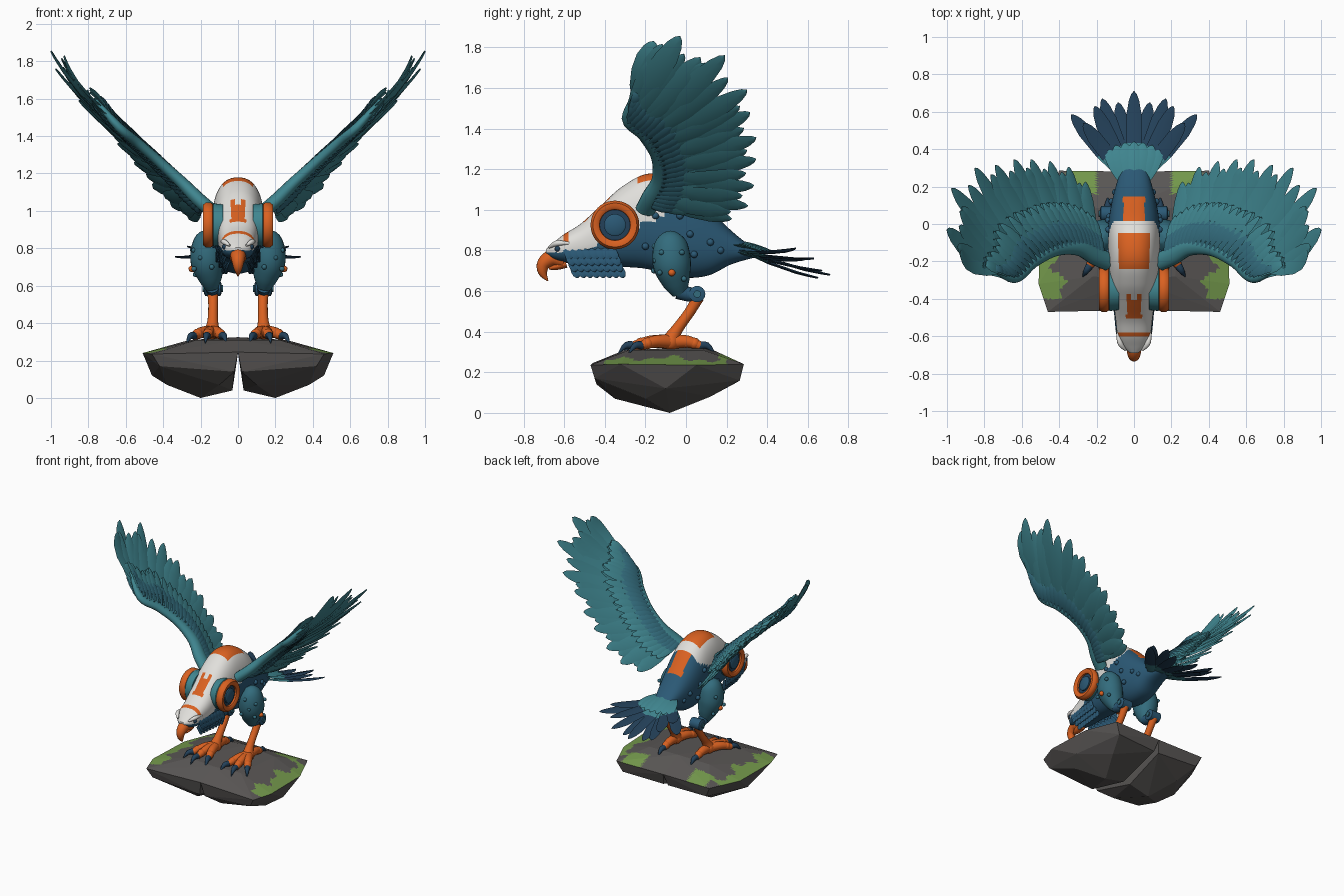
import bpy, bmesh, math, random
from mathutils import Vector as V

random.seed(4)
cube = bpy.data.objects.get("Cube")
if cube:
    bpy.data.objects.remove(cube)


def mat(name, r, g, b):
    m = bpy.data.materials.new(name)
    m.use_nodes = True
    m.diffuse_color = (r, g, b, 1)
    m.node_tree.nodes["Principled BSDF"].inputs["Base Color"].default_value = (r, g, b, 1)
    return m


TEAL = mat("teal", .05, .235, .275)
MID = mat("slate blue", .033, .15, .205)
BLUE = mat("deep blue", .024, .1, .18)
NAVY = mat("navy", .017, .052, .1)
WHITE = mat("off white", .75, .74, .71)
ORANGE = mat("orange", .7, .12, .015)
GREY = mat("rock grey", .1, .093, .09)
GREEN = mat("moss green", .17, .31, .07)


def finish(name, bm, mats, mirror=True, smooth=40):
    bmesh.ops.recalc_face_normals(bm, faces=bm.faces)
    me = bpy.data.meshes.new(name)
    bm.to_mesh(me)
    bm.free()
    for m in mats:
        me.materials.append(m)
    if smooth:
        me.shade_smooth()
        me.set_sharp_from_angle(angle=math.radians(smooth))
    ob = bpy.data.objects.new(name, me)
    bpy.context.collection.objects.link(ob)
    if mirror:
        ob.modifiers.new("mirror", "MIRROR").use_clip = False
    return ob


def spline(pts, t):
    """Smooth curve through points of any dimension, t from 0 to 1."""
    n = len(pts) - 1
    i = min(int(t * n), n - 1)
    f = t * n - i
    p = [V(pts[max(0, min(n, i + k))]) for k in (-1, 0, 1, 2)]
    return p[1] + (p[2] - p[0]) * (f / 2) + (p[0] * 2 - p[1] * 5 + p[2] * 4 - p[3]) * (f * f / 2) \
        + (p[1] * 3 - p[0] - p[2] * 3 + p[3]) * (f ** 3 / 2)


def skin(bm, rings, rule=None):
    """Join rings of points into a closed skin; rule picks a material index."""
    rows = [[bm.verts.new(p) for p in r] for r in rings]
    n = len(rows[0])
    faces = [bm.faces.new((a[k], a[(k + 1) % n], b[(k + 1) % n], b[k]))
             for a, b in zip(rows, rows[1:]) for k in range(n)]
    faces += [bm.faces.new(rows[0]), bm.faces.new(rows[-1])]
    for f in faces:
        f.material_index = rule(f.calc_center_median()) if rule else 0


def tube(bm, pts, radii, steps=16, sides=16, ref=(1, 0, 0), flat=1):
    rings = []
    for i in range(steps + 1):
        t = i / steps
        c, r = spline(pts, t), spline([(r, 0) for r in radii], t)[0]
        d = (spline(pts, min(1, t + .02)) - spline(pts, max(0, t - .02))).normalized()
        u = (V(ref) - d * d.dot(V(ref))).normalized()
        v = d.cross(u)
        rings.append([c + (u * math.cos(a) + v * flat * math.sin(a)) * r
                      for a in (k * math.tau / sides for k in range(sides))])
    skin(bm, rings)


def tube_obj(name, m, pts, radii, mirror=True, **kw):
    bm = bmesh.new()
    tube(bm, pts, radii, **kw)
    return finish(name, bm, [m], mirror)


def feather(bm, base, tip, width, normal, bow=0.0, split=2.0):
    """Lens shaped blade with a raised quill; material 1 beyond split."""
    base, tip, normal = V(base), V(tip), V(normal).normalized()
    d = tip - base
    side = d.cross(normal).normalized()
    up = side.cross(d).normalized()
    shape = ((0, .4), (.2, .75), (split if split < 1 else .5, 1), (.75, .95), (.9, .65), (.97, .35), (1, .04))
    rings = []
    for t, w in shape:
        c = base + d * t + up * bow * 4 * t * (1 - t)
        s, h = side * w * width, up * (.004 + .08 * width * w)
        rings.append([c - s, c + h, c + s, c - h])
    skin(bm, rings, lambda c: int((c - base).dot(d) / d.length_squared > split))


def lathe_x(name, m, profile, y, z, sides=40):
    bm = bmesh.new()
    skin(bm, [[(x, y + r * math.cos(k * math.tau / sides), z + r * math.sin(k * math.tau / sides))
               for k in range(sides)] for x, r in profile])
    return finish(name, bm, [m])


def balls(name, m, spots, r):
    bm = bmesh.new()
    for p in spots:
        geo = bmesh.ops.create_icosphere(bm, subdivisions=2, radius=r)
        bmesh.ops.translate(bm, verts=geo["verts"], vec=p)
    return finish(name, bm, [m])


# Body and head: (y, top, bottom, half width)
BODY = [(-.69, .805, .78, .02), (-.655, .835, .755, .062), (-.6, .88, .74, .087), (-.52, .93, .735, .097),
        (-.42, 1.02, .73, .11), (-.32, 1.11, .72, .125), (-.2, 1.175, .71, .135), (-.08, 1.165, .68, .14),
        (.02, 1.1, .665, .135), (.12, 1.0, .68, .118), (.22, .9, .73, .092), (.32, .82, .76, .06),
        (.38, .79, .77, .025)]


def body_ring(t, sides=64):
    y, top, low, w = spline(BODY, t)
    pw = lambda a: math.copysign(abs(a) ** .85, a)
    return [V((w * pw(math.cos(a)), y, (top + low) / 2 + (top - low) / 2 * pw(math.sin(a))))
            for a in (k * math.tau / sides for k in range(sides))]


def body_colour(c):
    x, y, z = abs(c.x), c.y, c.z
    if z > .8:
        crown = x < .04 and -.5 < y < -.37 and not (x < .012 and y > -.41)
        back = x < .085 and -.24 < y < -.05 and z > 1.0
        rump = x < .058 and .02 < y < .15 and z > .9
        band = -.6 < y < -.578 and z > .83
        if crown or back or rump or band:
            return 2
    return int(y < .015 and z > .79 + max(0, y + .52) * .45)


bm = bmesh.new()
skin(bm, [body_ring(i / 110) for i in range(111)], body_colour)
finish("body", bm, [BLUE, WHITE, ORANGE], mirror=False)

# Beak, brow and eyes
tube_obj("beak", ORANGE, [(0, -.6, .755), (0, -.655, .765), (0, -.7, .735), (0, -.705, .69), (0, -.68, .65)],
         [.045, .042, .034, .022, .003], mirror=False)
tube_obj("lower_beak", ORANGE, [(0, -.59, .735), (0, -.64, .72), (0, -.675, .71)], [.035, .028, .008],
         mirror=False, flat=.6)
tube_obj("brow", WHITE, [(.045, -.675, .815), (.075, -.635, .835), (.088, -.57, .835)], [.006, .014, .005])
balls("eye", NAVY, [(.071, -.632, .808)], .015)

# Throat ruff of small overlapping feathers
bm = bmesh.new()
for row in range(4):
    for k in range(8):
        y = -.6 + k * .032 + row * .012
        z = .82 - row * .03
        x = .088 + .1 * (y + .6) - .018 * max(0, row - 1)
        feather(bm, (x - .012, y, z), (x + .004, y + .035, z - .065), .02, (1, 0, .2), .006)
finish("throat_feathers", bm, [BLUE])

# Round shoulder joints
SY, SZ = -.35, .925
lathe_x("shoulder_pad", TEAL, [(.08, .11), (.13, .115), (.142, .105)], SY, SZ)
lathe_x("shoulder_ring", ORANGE, [(.13, .06), (.135, .112), (.145, .12), (.172, .12), (.187, .108),
                                  (.187, .088), (.178, .076), (.15, .074)], SY, SZ)
lathe_x("shoulder_recess", NAVY, [(.14, .078), (.165, .075), (.166, .06)], SY, SZ)
lathe_x("shoulder_cap", BLUE, [(.14, .054), (.176, .054), (.182, .045)], SY, SZ)

# Wings: arm from hand to shoulder, and the line of the feather tips
ARM = [(.76, -.23, 1.59), (.64, -.285, 1.45), (.54, -.2, 1.365), (.42, -.135, 1.26), (.3, -.125, 1.15),
       (.21, -.17, 1.06), (.14, -.2, 1.0)]
TIPS = [(.93, -.16, 1.83), (1.0, -.03, 1.855), (.93, .07, 1.75), (.975, .19, 1.76), (.85, .3, 1.59),
        (.74, .315, 1.48), (.64, .345, 1.355), (.55, .345, 1.25), (.45, .335, 1.12), (.35, .305, 1.02),
        (.26, .225, .955)]
NORMAL = V((-.7, .12, .7))
tube_obj("wing_arm", TEAL, ARM, [.014, .032, .036, .038, .044, .05, .05], steps=30, ref=(0, 1, 0), flat=.75)

bm = bmesh.new()
for i, tip in enumerate(TIPS):
    u = i / (len(TIPS) - 1)
    feather(bm, spline(ARM, .05 + .8 * u), tip, .062 - .012 * u, NORMAL + V((0, .12, 0)), -.03 + .02 * u)
for i in range(10):
    u = (i + .5) / 10
    base = spline(ARM, .05 + .8 * u) - NORMAL * .01
    feather(bm, base, base.lerp(spline(TIPS, u), .9), .052, NORMAL, -.02)
finish("flight_feathers", bm, [TEAL])

for name, count, reach, lift, width, m in (("long_coverts", 22, .55, .014, .03, TEAL),
                                           ("short_coverts", 26, .33, .026, .022, MID)):
    bm = bmesh.new()
    for s in (1, -1):
        for i in range(count):
            u = i / (count - 1)
            base = spline(ARM, .08 + .8 * u) + NORMAL * s * lift
            tip = base.lerp(spline(TIPS, u), reach * (.75 + .25 * u))
            feather(bm, base, tip, width, NORMAL + V((0, .15 * s, 0)), .012 * s)
    finish(name, bm, [m])

# Tail fan with dark tips, covered by short light feathers
bm = bmesh.new()
for x, y, z in ((.0, .71, .68), (.085, .65, .665), (.17, .67, .7), (.21, .63, .76), (.335, .585, .755),
                (.27, .54, .81)):
    for s in ((1, -1) if x else (1,)):
        feather(bm, (x * s * .12, .24, .83 - .1 * x), (x * s, y, z), .042, (0, .3, 1), -.018, .42)
finish("tail_feathers", bm, [TEAL, NAVY], mirror=False)
bm = bmesh.new()
for k in range(-3, 4):
    a = k * .2
    feather(bm, (.02 * k, .22, .85 - .008 * abs(k)), (.25 * math.sin(a), .2 + .24 * math.cos(a), .785),
            .036, (0, .3, 1), .01)
finish("tail_coverts", bm, [TEAL], mirror=False)

# Legs
tube_obj("thigh", MID, [(.14, -.075, .885), (.16, -.075, .84), (.165, -.07, .74), (.15, -.05, .65), (.14, -.03, .585)],
         [.025, .075, .09, .068, .035], steps=24, sides=24, flat=1.05)
tube_obj("hock_link", BLUE, [(.14, -.04, .6), (.138, .01, .585), (.135, .05, .58)], [.04, .036, .034])
lathe_x("hock_joint", BLUE, [(.088, .025), (.094, .04), (.176, .04), (.182, .025)], .055, .585, 24)
lathe_x("hock_pin", MID, [(.08, .018), (.19, .018)], .055, .585, 16)
tube_obj("shank", ORANGE, [(.135, .06, .57), (.133, .02, .5), (.135, -.045, .41), (.14, -.08, .35)],
         [.03, .026, .029, .045])
balls("ankle", ORANGE, [(.14, -.075, .35)], .045)

# Toes and claws
bt, bc = bmesh.new(), bmesh.new()
for tx, ty in ((.235, -.22), (.165, -.26), (.085, -.24), (.14, .07)):
    root, end = V((.14, -.07, .35)), V((tx, ty, .33))
    mid = root.lerp(end, .55) + V((0, 0, .012))
    tube(bt, [root, mid, end], [.036, .03, .022], steps=10, sides=12)
    for knuckle in (.5, .8):
        geo = bmesh.ops.create_icosphere(bt, subdivisions=2, radius=.029)
        bmesh.ops.translate(bt, verts=geo["verts"], vec=root.lerp(end, knuckle) + V((0, 0, .008)))
    d = (end - root).normalized()
    tube(bc, [end - d * .01, end + d * .035 + V((0, 0, .006)), end + d * .075 - V((0, 0, .03))],
         [.021, .017, .002], steps=8, sides=10)
finish("toes", bt, [ORANGE])
finish("claws", bc, [NAVY])

# Rivet studs on body and thighs
balls("body_studs", BLUE, [(.133, -.15, .97), (.136, -.03, .97), (.136, .02, .88), (.118, .12, .84),
                           (.13, -.2, .82), (.13, .04, .78), (.1, .17, .8)], .018)
balls("thigh_studs", MID, [(.236, -.12, .79), (.243, -.02, .79), (.235, -.13, .69), (.228, -.01, .66),
                           (.2, -.15, .75), (.14, -.158, .7), (.17, -.155, .82)], .014)
balls("thigh_bolt", ORANGE, [(.247, -.07, .69)], .018)

# Rock slab: two faceted halves that meet at a crack
HALF = [(0, -.46, .245), (.46, -.47, .235), (.51, -.32, .24), (.5, .05, .235), (.4, .285, .24), (0, .28, .24),
        (0, -.3, .31), (.22, -.28, .31), (.26, .08, .31), (0, .1, .325), (.02, -.44, .14), (.42, -.45, .17),
        (.46, -.1, .12), (.36, .265, .16), (.02, .25, .15), (.38, -.2, .07), (.3, .12, .08), (.1, -.35, .07),
        (.2, -.08, 0), (.03, -.08, .04)]
bm = bmesh.new()
for p in HALF:
    bm.verts.new(p)
bmesh.ops.convex_hull(bm, input=bm.verts)
bmesh.ops.subdivide_edges(bm, edges=bm.edges, cuts=14, use_grid_fill=True)
bm.normal_update()
for f in bm.faces:
    c = f.calc_center_median()
    wave = .03 * math.sin(c.y * 23) + .025 * math.sin(c.y * 51 + 1)
    moss = c.x > .4 + wave and -.4 < c.y < .2 or c.y > .17 + wave and .2 < c.x < .36
    f.material_index = int(f.normal.z > .5 and moss)
finish("rock", bm, [GREY, GREEN], smooth=0)
